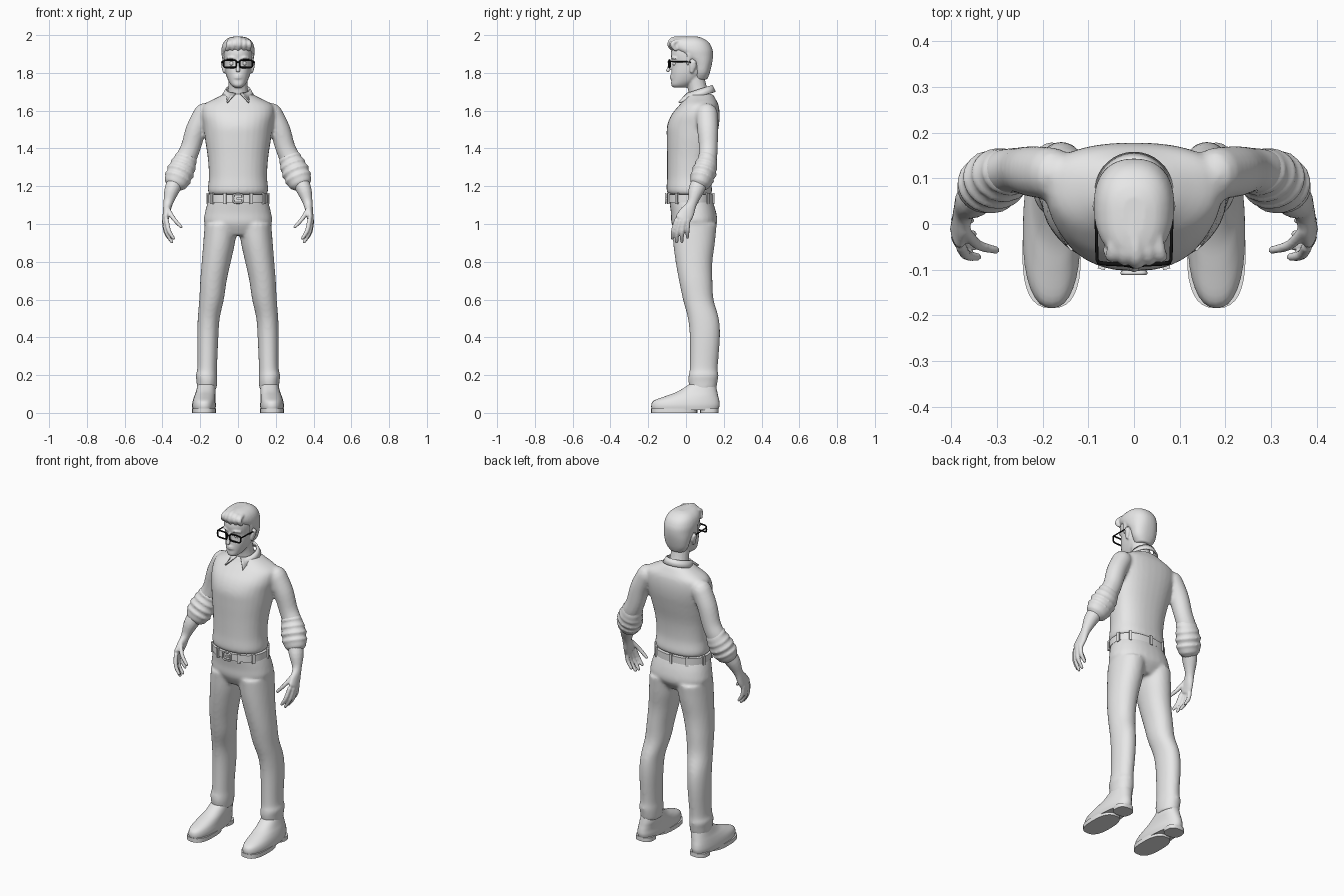
import bpy
import bmesh
from math import sin, cos, pi, copysign
from mathutils import Vector, Matrix

default = bpy.data.objects.get("Cube")
if default:
    bpy.data.objects.remove(default)


def material(name, rgb):
    mat = bpy.data.materials.new(name)
    mat.use_nodes = True
    mat.diffuse_color = (*rgb, 1)
    mat.node_tree.nodes["Principled BSDF"].inputs["Base Color"].default_value = (*rgb, 1)
    return mat


GREY = material("pale grey", (0.8, 0.8, 0.8))
BLACK = material("black", (0.005, 0.005, 0.005))


def spline(rows, steps=4):
    """Smoothly interpolate a list of equal-length number rows."""
    out = []
    for i in range(len(rows) - 1):
        a, b, c, d = (rows[max(0, min(len(rows) - 1, i + k))] for k in (-1, 0, 1, 2))
        for s in range(steps):
            t = s / steps
            out.append([q + 0.5 * t * (r - p + t * (2 * p - 5 * q + 4 * r - e + t * (3 * (q - r) + e - p)))
                        for p, q, r, e in zip(a, b, c, d)])
    return out + [list(rows[-1])]


def skin(bm, rings):
    """Bridge closed rings of points and cap both ends."""
    loops = [[bm.verts.new(p) for p in ring] for ring in rings]
    n = len(loops[0])
    for lo, hi in zip(loops, loops[1:]):
        for i in range(n):
            bm.faces.new((lo[i], lo[(i + 1) % n], hi[(i + 1) % n], hi[i]))
    bm.faces.new(loops[0])
    bm.faces.new(loops[-1])


def power(v, e):
    return copysign(abs(v) ** e, v)


def outline(row, square=2.3, n=32):
    """Horizontal cross-section: z, centre x, widest y, half width, front y, back y."""
    z, cx, cy, rx, front, back = row
    ring = []
    for i in range(n):
        a = 2 * pi * i / n
        depth = back - cy if sin(a) > 0 else cy - front
        ring.append(Vector((cx + rx * power(cos(a), 2 / square), cy + depth * power(sin(a), 2 / square), z)))
    return ring


def stack(bm, rows, square=2.3, steps=4):
    skin(bm, [outline(r, square) for r in spline(rows, steps)])


def tube(bm, rows, ref=(0, 1, 0), n=16):
    """Round-ended limb along x, y, z with radius along ref and radius across it."""
    rows = spline(rows)
    pts = [Vector(r[:3]) for r in rows]
    rings = []
    for i, r in enumerate(rows):
        t = (pts[min(i + 1, len(pts) - 1)] - pts[max(i - 1, 0)]).normalized()
        u = (Vector(ref) - t * t.dot(Vector(ref))).normalized()
        v = t.cross(u)
        arc = [(0, 1)]
        if i == 0:
            arc = [(-sin(a), cos(a)) for a in (1.4, 1, 0.5, 0)]
        elif i == len(rows) - 1:
            arc = [(sin(a), cos(a)) for a in (0, 0.5, 1, 1.4)]
        for push, k in arc:
            c = pts[i] + t * push * min(r[3], r[4])
            rings.append([c + k * (u * r[3] * cos(2 * pi * j / n) + v * r[4] * sin(2 * pi * j / n))
                          for j in range(n)])
    skin(bm, rings)


def box(bm, centre, size, turn=0):
    bmesh.ops.create_cube(bm, size=1, matrix=Matrix.Translation(centre) @ Matrix.Rotation(turn, 4, "Z")
                          @ Matrix.Diagonal((*size, 1)))


def finish(name, bm, mirror=False, voxel=0, relax=4, mat=GREY):
    """Turn a bmesh into an object; a voxel size fuses its pieces into one skin."""
    bmesh.ops.recalc_face_normals(bm, faces=bm.faces)
    mesh = bpy.data.meshes.new(name)
    bm.to_mesh(mesh)
    bm.free()
    mesh.materials.append(mat)
    obj = bpy.data.objects.new(name, mesh)
    bpy.context.collection.objects.link(obj)
    bpy.ops.object.select_all(action="DESELECT")
    obj.select_set(True)
    bpy.context.view_layer.objects.active = obj
    bpy.ops.object.shade_smooth_by_angle(angle=0.8)
    if mirror:
        obj.modifiers.new("mirror", "MIRROR").use_mirror_merge = False
    if voxel:
        fuse = obj.modifiers.new("fuse", "REMESH")
        fuse.mode, fuse.voxel_size, fuse.use_smooth_shade = "VOXEL", voxel, True
        soft = obj.modifiers.new("soften", "SMOOTH")
        soft.factor, soft.iterations = 0.5, relax
    return obj


def wire(name, points, radius, mat, closed=False):
    curve = bpy.data.curves.new(name, "CURVE")
    curve.dimensions, curve.bevel_depth, curve.bevel_resolution = "3D", radius, 2
    line = curve.splines.new("POLY")
    line.points.add(len(points) - 1)
    for p, co in zip(line.points, points):
        p.co = (*co, 1)
    line.use_cyclic_u = closed
    curve.materials.append(mat)
    bpy.context.collection.objects.link(bpy.data.objects.new(name, curve))


def frame(cx, y, cz, w, h, bend=0):
    """Rounded upright rectangle of points."""
    return [(cx + w * power(cos(a), 0.45), y + bend * abs(cx + w * cos(a)), cz + h * power(sin(a), 0.45))
            for a in (2 * pi * i / 32 for i in range(32))]


# Sweater with sleeves
bm = bmesh.new()
stack(bm, [(1.155, 0, .03, .15, -.09, .13), (1.18, 0, .03, .16, -.103, .138), (1.25, 0, .03, .154, -.1, .13),
           (1.35, 0, .04, .16, -.1, .138), (1.45, 0, .06, .175, -.102, .16), (1.52, 0, .08, .185, -.1, .174),
           (1.58, 0, .09, .195, -.076, .178), (1.63, 0, .095, .185, -.035, .172),
           (1.665, 0, .085, .12, -.005, .155), (1.69, 0, .08, .07, .01, .14)])
arm = [(.18, .11, 1.585, .058, .055), (.222, .115, 1.5, .056, .055), (.252, .118, 1.4, .05, .053),
       (.285, .112, 1.33, .05, .056), (.32, .085, 1.25, .05, .052)]
for side in (-1, 1):
    tube(bm, [(side * r[0], *r[1:]) for r in arm])
finish("sweater", bm, voxel=.009, relax=5)

# Rolled sleeve cuffs
bm = bmesh.new()
for (x, y, z), r in (((.276, .113, 1.345), .056), ((.29, .107, 1.31), .065),
                     ((.304, .097, 1.277), .07), ((.318, .085, 1.244), .068)):
    way = Vector((.4, -.32, -.95)).normalized()
    p, q = Vector((x, y, z)) - way * .01, Vector((x, y, z)) + way * .01
    mid = (p + q) / 2
    tube(bm, [(*p, r - .008, r), (*mid, r - .002, r + .006), (*q, r - .008, r)], n=24)
finish("sleeve_cuffs", bm, mirror=True, voxel=.007, relax=2)

# Forearms and hands
bm = bmesh.new()
tube(bm, [(.318, .085, 1.25, .045, .045), (.35, .055, 1.18, .042, .04), (.37, .032, 1.11, .027, .025),
          (.378, .005, 1.06, .04, .02), (.384, -.018, 1.025, .042, .017)])
fingers = [((.378, -.05, 1.02), (.366, -.068, .965), (.342, -.072, .925)),
           ((.388, -.03, 1.015), (.378, -.046, .955), (.35, -.05, .905)),
           ((.391, -.01, 1.015), (.382, -.02, .955), (.352, -.022, .908)),
           ((.388, .01, 1.02), (.382, .008, .97), (.358, .008, .93)),
           ((.372, -.012, 1.08), (.342, -.045, 1.03), (.302, -.057, .985))]
for joints in fingers:
    tube(bm, [(*p, r, r) for p, r in zip(joints, (.0125, .0115, .009))], ref=(1, .5, 0), n=12)
finish("hands", bm, mirror=True, voxel=.005, relax=3)

# Trousers
bm = bmesh.new()
stack(bm, [(.94, 0, .04, .1, -.045, .12), (1, 0, .045, .176, -.076, .163), (1.06, 0, .04, .175, -.08, .16),
           (1.13, 0, .03, .156, -.09, .138)])
leg = [(.125, .165, .09, .052, .02, .16), (.17, .165, .09, .055, .012, .168), (.2, .167, .09, .057, .014, .172),
       (.24, .163, .09, .052, .02, .168), (.4, .16, .1, .056, .02, .18), (.5, .155, .09, .058, .01, .174),
       (.6, .14, .065, .065, -.016, .146), (.7, .13, .05, .07, -.037, .14), (.8, .115, .045, .077, -.055, .14),
       (.9, .1, .045, .084, -.068, .153), (1, .09, .045, .086, -.074, .163)]
for side in (-1, 1):
    stack(bm, [(r[0], side * r[1], *r[2:]) for r in leg], square=2.1)
finish("trousers", bm, voxel=.009, relax=6)

# Belt, loops and buckle
belt = (0, 0, .03, .161, -.101, .143)
bm = bmesh.new()
skin(bm, [outline((z, *belt[1:])) for z in (1.115, 1.155)])
finish("belt", bm)
bm = bmesh.new()
for i in (1, 4, 8, 11, 15, 19, 22, 26, 29):
    ring = outline((1.135, *belt[1:]))
    run = ring[(i + 1) % 32] - ring[i - 1]
    box(bm, ring[i], (.016, .014, .056), Vector((1, 0)).angle_signed(run.xy) * -1)
box(bm, (.008, -.105, 1.135), (.03, .012, .008))
finish("belt_loops", bm)
wire("buckle", frame(0, -.107, 1.135, .025, .023), .005, GREY, True)

# Shoes with soles and heels
bm = bmesh.new()
stack(bm, [(.015, .18, -.02, .06, -.18, .17), (.04, .18, -.02, .063, -.184, .178), (.065, .179, 0, .06, -.17, .176),
           (.09, .175, .04, .056, -.105, .17), (.115, .17, .07, .052, -.04, .165), (.16, .166, .09, .045, .03, .155)])
finish("shoes", bm, mirror=True)
bm = bmesh.new()
for front, back, wide in ((-.184, .06, .064), (.075, .172, .052)):
    skin(bm, [outline((z, .18, (front + back) / 2, wide, front, back), 2.6) for z in (0, .024)])
finish("soles_and_heels", bm, mirror=True)

# Head, neck, nose, ears and mouth
bm = bmesh.new()
tube(bm, [(0, .075, 1.65, .058, .06), (0, .06, 1.72, .05, .052), (0, .045, 1.79, .05, .052)])
stack(bm, [(1.722, 0, -.03, .02, -.066, .01), (1.735, 0, -.025, .036, -.078, .03), (1.76, 0, 0, .052, -.078, .06),
           (1.8, 0, .02, .066, -.077, .095), (1.85, 0, .03, .073, -.073, .115), (1.9, 0, .03, .077, -.08, .12),
           (1.94, 0, .03, .07, -.07, .11), (1.97, 0, .03, .045, -.04, .08)])
tube(bm, [(0, -.072, 1.865, .008, .008), (0, -.086, 1.835, .01, .009), (0, -.096, 1.812, .01, .013)])
for z, r in ((1.785, .006), (1.774, .007)):
    tube(bm, [(-.02, -.07, z, r, r), (0, -.079, z, r, r), (.02, -.07, z, r, r)], ref=(0, 0, 1))
for s in (-1, 1):
    tube(bm, [(s * .074, .03, 1.805, .01, .007), (s * .08, .036, 1.835, .018, .008), (s * .083, .04, 1.858, .016, .008)])
    tube(bm, [(s * .014, -.074, 1.876, .006, .006), (s * .035, -.073, 1.882, .006, .006),
              (s * .055, -.056, 1.877, .006, .006)], ref=(0, 0, 1))
finish("head", bm, voxel=.005, relax=3)
bm = bmesh.new()
bmesh.ops.create_uvsphere(bm, u_segments=16, v_segments=10, radius=.013, matrix=Matrix.Translation((.032, -.058, 1.85)))
finish("eyes", bm, mirror=True)

# Hair cap with swept locks
bm = bmesh.new()
stack(bm, [(1.765, 0, .075, .045, .04, .112), (1.8, 0, .08, .068, .045, .126), (1.85, 0, .075, .079, .03, .138),
           (1.89, 0, .05, .086, -.01, .143), (1.925, 0, .035, .088, -.066, .14), (1.96, 0, .03, .078, -.08, .122),
           (1.983, 0, .03, .055, -.065, .09), (1.992, 0, .03, .025, -.03, .06)])
for i in range(-2, 3):
    x, drop = i * .024, .007 * abs(i)
    tube(bm, [(x * 1.2, -.07 + drop, 1.925, .011, .011), (x * 1.1 + .006, -.085 + drop, 1.95, .015, .014),
              (x + .004, -.065 + drop, 1.98 - drop, .016, .012), (x * .9, .02, 1.983 - drop, .012, .01)], ref=(1, 0, 0))
for s in (-1, 1):
    tube(bm, [(s * .08, .02, 1.9, .018, .006), (s * .074, .008, 1.845, .009, .005)])
finish("hair", bm, voxel=.006, relax=2)

# Shirt collar, longer at its two front points
bm = bmesh.new()
rows = []
for i in range(33):
    a = -pi / 2 + .22 + (2 * pi - .44) * i / 32
    fore = max(0, -sin(a))
    top = 1.712 + .022 * sin(a)
    wide, low = .082 + .035 * fore ** 6, top - .035 - .015 * fore ** 6
    shift = copysign(.045, cos(a)) * fore ** 12
    rows.append([bm.verts.new(p) for p in ((.062 * cos(a), .07 + .066 * sin(a), top),
                                           (wide * cos(a) + shift, .072 + wide * sin(a), low))])
for p, q in zip(rows, rows[1:]):
    bm.faces.new((p[0], q[0], q[1], p[1]))
collar = finish("collar", bm)
thick = collar.modifiers.new("thickness", "SOLIDIFY")
thick.thickness, thick.offset = .009, 0

# Glasses
for s, side in ((1, "left"), (-1, "right")):
    wire(side + "_rim", frame(s * .043, -.092, 1.848, .034, .02, .1), .0045, BLACK, True)
    wire(side + "_temple", [(s * .077, -.085, 1.86), (s * .081, -.078, 1.86), (s * .083, .02, 1.858),
                            (s * .082, .045, 1.84)], .0035, BLACK)
wire("glasses_bridge", [(-.011, -.091, 1.855), (0, -.094, 1.858), (.011, -.091, 1.855)], .004, BLACK)
